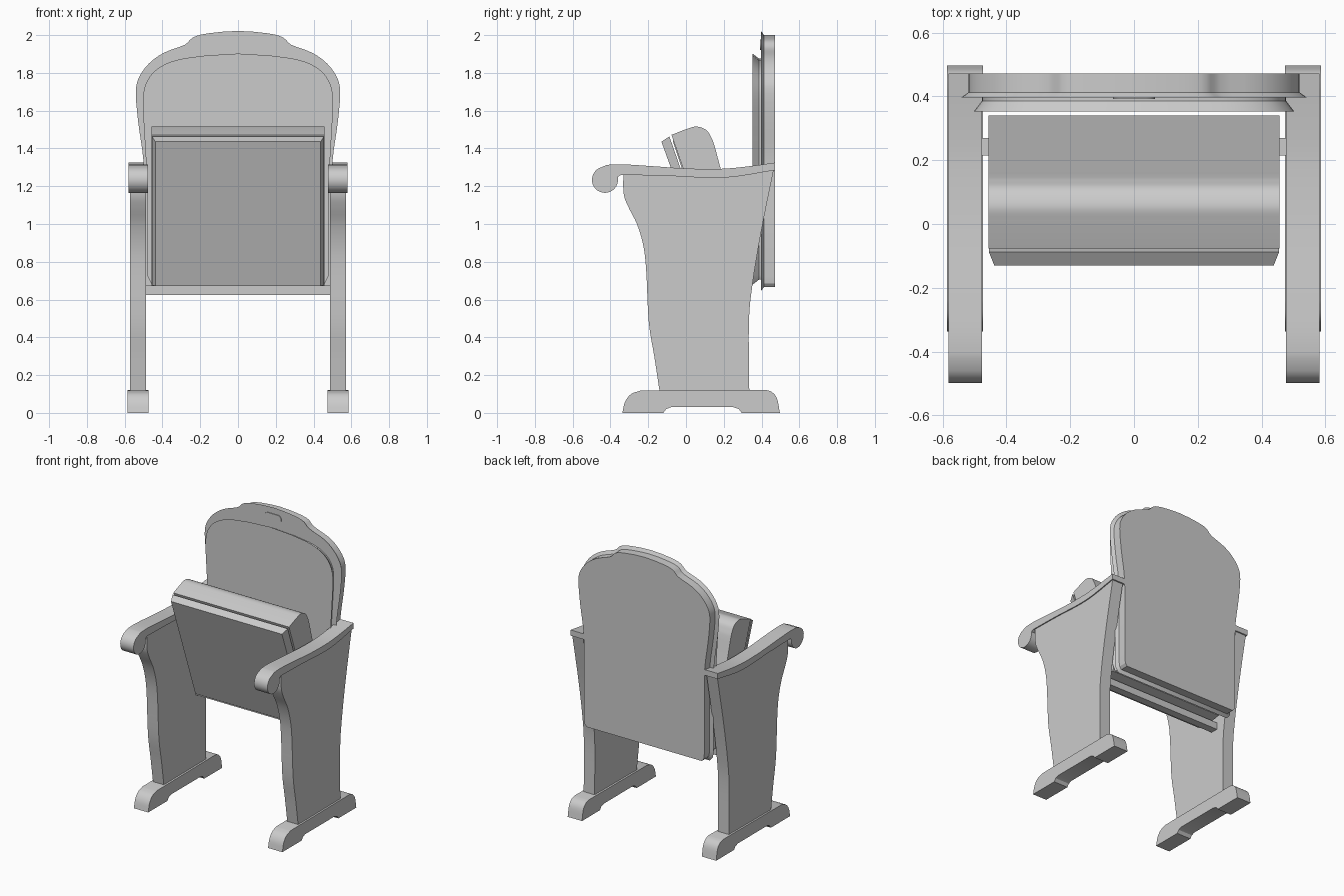
import bpy, bmesh
from math import cos, sin, radians
from mathutils import Vector

if "Cube" in bpy.data.objects:
    bpy.data.objects.remove(bpy.data.objects["Cube"])


def loft(name, loops, angle=30):
    """Skin a stack of equal-length closed loops and cap both ends."""
    bm = bmesh.new()
    rows = [[bm.verts.new(p) for p in lp] for lp in loops]
    n = len(rows[0])
    for a, b in zip(rows, rows[1:]):
        for i in range(n):
            j = (i + 1) % n
            bm.faces.new((a[i], a[j], b[j], b[i]))
    bm.faces.new(rows[0])
    bm.faces.new(rows[-1][::-1])
    bmesh.ops.recalc_face_normals(bm, faces=bm.faces)
    me = bpy.data.meshes.new(name)
    bm.to_mesh(me)
    bm.free()
    ob = bpy.data.objects.new(name, me)
    bpy.context.collection.objects.link(ob)
    bpy.ops.object.select_all(action='DESELECT')
    ob.select_set(True)
    bpy.context.view_layer.objects.active = ob
    bpy.ops.object.shade_smooth_by_angle(angle=radians(angle))
    return ob


def side_prism(name, pts, x0, x1):
    """Extrude a (y, z) profile along x."""
    return loft(name, [[(x, y, z) for y, z in pts] for x in (x0, x1)])


def curve(pts, n=5):
    """Smooth open curve through the points (Catmull-Rom)."""
    p = [Vector(q) for q in pts]
    p = [2 * p[0] - p[1]] + p + [2 * p[-1] - p[-2]]
    out = []
    for a, b, c, d in zip(p, p[1:], p[2:], p[3:]):
        for k in range(n):
            t = k / n
            out.append(0.5 * (2 * b + (c - a) * t + (2 * a - 5 * b + 4 * c - d) * t * t
                              + (3 * b - a - 3 * c + d) * t ** 3))
    return [tuple(v) for v in out + [p[-2]]]


def arc(cy, cz, r, a0, a1, n=14):
    return [(cy + r * cos(radians(a0 + (a1 - a0) * k / n)),
             cz + r * sin(radians(a0 + (a1 - a0) * k / n))) for k in range(n + 1)]


def mirrored(half):
    """Close a right-half outline that starts on the centre line."""
    return half + [(-x, z) for x, z in reversed(half[1:])]


def inset(pts, d):
    """Offset a clockwise outline inwards."""
    out, n = [], len(pts)
    for i in range(n):
        a, b, c = (Vector(pts[(i + k) % n]) for k in (-1, 0, 1))
        e, f = (b - a).normalized(), (c - b).normalized()
        m = Vector((e.y, -e.x)) + Vector((f.y, -f.x))
        out.append(tuple(b + m * (d * 2 / m.length_squared)))
    return out


def at_y(pts, y):
    return [(x, y, z) for x, z in pts]


# Side frames
foot = (curve([(-0.337, 0), (-0.322, 0.06), (-0.29, 0.1), (-0.24, 0.118)], 4)
        + curve([(0.42, 0.122), (0.455, 0.11), (0.482, 0.075), (0.497, 0)], 4)
        + [(0.295, 0), (0.28, 0.02), (0.25, 0.03), (-0.08, 0.03), (-0.105, 0.02), (-0.12, 0)])
panel = (curve([(-0.14, 0.115), (-0.168, 0.3), (-0.197, 0.48), (-0.211, 0.76), (-0.227, 0.89),
                (-0.26, 1.0), (-0.305, 1.09), (-0.33, 1.16), (-0.332, 1.27)], 4)
         + [(0, 1.27), (0.2, 1.26), (0.465, 1.29)]
         + curve([(0.43, 1.12), (0.39, 0.915), (0.352, 0.68), (0.333, 0.48), (0.335, 0.115)], 4))
arm_top = curve([(-0.42, 1.313), (-0.34, 1.316), (-0.19, 1.307), (0, 1.294), (0.18, 1.292),
                 (0.32, 1.304), (0.472, 1.325)], 4)
arm_under = curve([(0.472, 1.285), (0.2, 1.245), (-0.1, 1.255), (-0.325, 1.26)], 4)
scroll = [(-0.345, 1.26), (-0.36, 1.25)] + arc(-0.429, 1.234, 0.069, 5, -255, 22)
for s, side in ((1, "right"), (-1, "left")):
    side_prism(side + "_foot", foot, s * 0.473, s * 0.586)
    side_prism(side + "_side_panel", panel, s * 0.487, s * 0.573)
    side_prism(side + "_armrest", arm_top + arm_under + scroll, s * 0.476, s * 0.581)

# Backrest board with a shallow front chamfer
board = mirrored([(0, 2.0)] + curve([(0.08, 1.996), (0.17, 1.985), (0.228, 1.968), (0.27, 1.93),
                                     (0.38, 1.888), (0.455, 1.835), (0.505, 1.765), (0.519, 1.69),
                                     (0.505, 1.53), (0.478, 1.33), (0.475, 1.1)], 3)
                 + [(0.475, 0.72), (0.47, 0.685), (0.455, 0.667)])
loft("backrest_board", [at_y(board, 0.472), at_y(board, 0.413), at_y(inset(board, -0.022), 0.397)])

# Backrest cushion with a sloped rim
pad = mirrored([(0, 1.876)] + curve([(0.17, 1.866), (0.31, 1.845), (0.40, 1.808), (0.455, 1.75),
                                     (0.477, 1.66), (0.468, 1.45), (0.457, 1.25), (0.453, 1.0)], 4)
               + [(0.453, 0.73), (0.44, 0.705)])
loft("backrest_cushion", [at_y(pad, 0.41), at_y(pad, 0.386), at_y(inset(pad, -0.026), 0.352)])

# Blank number plate
plate = arc(0.038, 1.95, 0.028, 90, -90, 8) + arc(-0.038, 1.95, 0.028, -90, -270, 8)
loft("number_plate", [at_y(plate, 0.41), at_y(plate, 0.392)])

# Folded-up seat: cushion, thin core and chamfered bottom panel
cushion = ([(-0.077, 1.472)]
           + curve([(0, 1.502), (0.055, 1.516), (0.108, 1.497), (0.135, 1.455), (0.152, 1.41),
                    (0.183, 1.295), (0.34, 0.72)], 5)
           + [(0.325, 0.695), (0.2, 0.672)])
side_prism("seat_cushion", cushion, -0.457, 0.457)
side_prism("seat_core", [(-0.07, 1.44), (-0.04, 1.45), (0.22, 0.7), (0.18, 0.69)], -0.43, 0.43)


def seat_rect(w, top, bottom):
    return [(-w, *top), (w, *top), (w, *bottom), (-w, *bottom)]


loft("seat_bottom_panel", [seat_rect(0.455, (-0.088, 1.464), (0.185, 0.676)),
                           seat_rect(0.438, (-0.13, 1.436), (0.145, 0.672))])

# Pivot bar under the seat
side_prism("pivot_bar", [(0.215, 0.625), (0.27, 0.625), (0.27, 0.675), (0.215, 0.675)],
           -0.49, 0.49)
